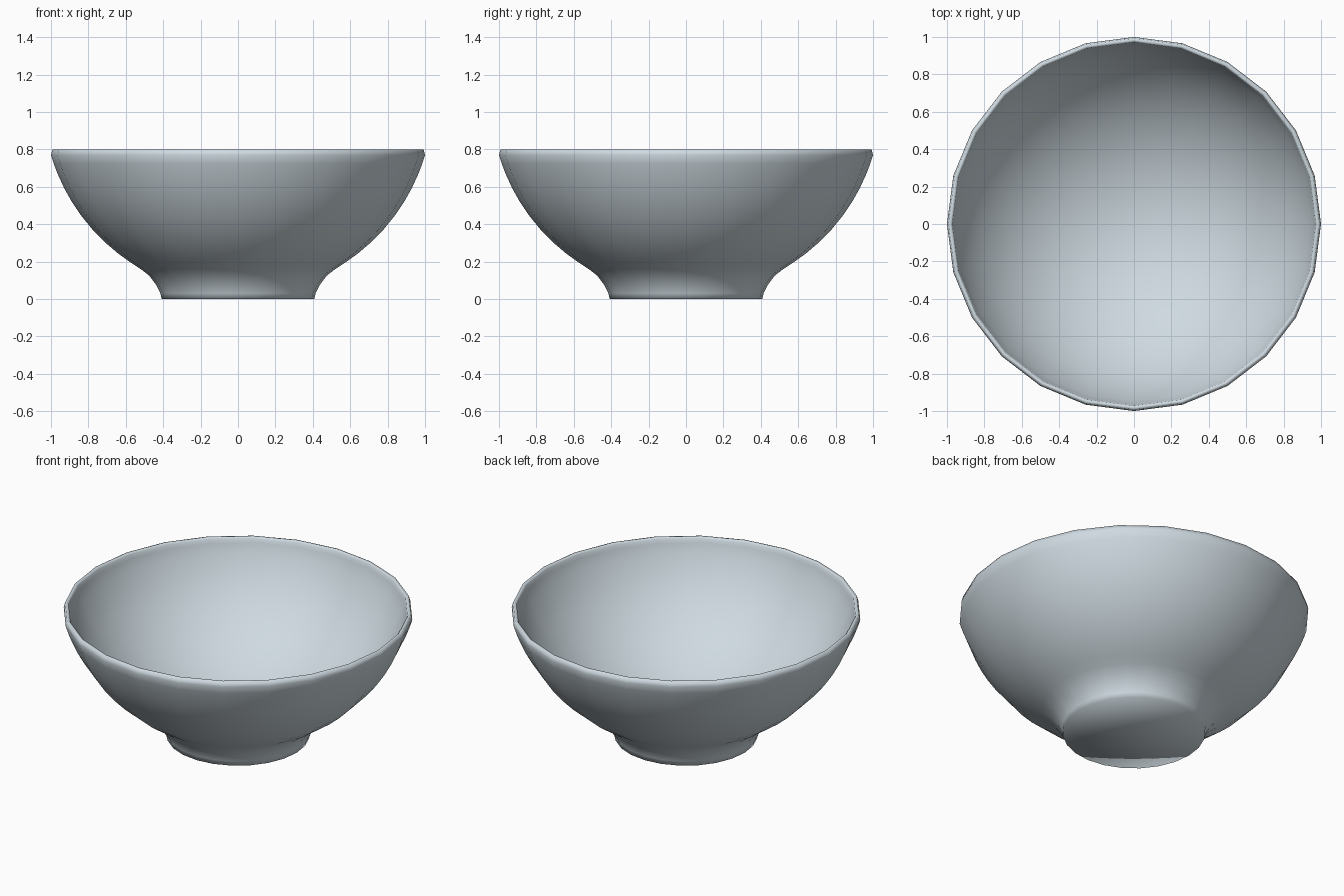
import bpy, bmesh
from math import sin, cos, pi, sqrt

if "Cube" in bpy.data.objects:
    bpy.data.objects.remove(bpy.data.objects["Cube"])

SIDES = 24
CZ = 1.066          # height of the centre of the bowl's spherical curve
FLOOR = 0.10        # height of the inside at the centre


def arc(radius, r_values):
    """Profile points on the lower half of a sphere."""
    return [(r, CZ - sqrt(radius * radius - r * r)) for r in r_values]


def lathe(name, profile, colour):
    """Revolve a profile that starts and ends on the axis."""
    bm = bmesh.new()
    rings = []
    for r, z in profile:
        if r == 0:
            rings.append([bm.verts.new((0, 0, z))] * SIDES)
        else:
            rings.append([bm.verts.new((r * cos(2 * pi * i / SIDES),
                                        r * sin(2 * pi * i / SIDES), z))
                          for i in range(SIDES)])
    for a, b in zip(rings, rings[1:]):
        for i in range(SIDES):
            j = (i + 1) % SIDES
            face = bm.faces.new(list(dict.fromkeys((a[i], a[j], b[j], b[i]))))
            face.smooth = True
    bmesh.ops.recalc_face_normals(bm, faces=bm.faces)
    mesh = bpy.data.meshes.new(name)
    bm.to_mesh(mesh)
    bm.free()
    mat = bpy.data.materials.new("glaze")
    mat.diffuse_color = colour
    mat.use_nodes = True
    mat.node_tree.nodes["Principled BSDF"].inputs["Base Color"].default_value = mat.diffuse_color
    mesh.materials.append(mat)
    obj = bpy.data.objects.new(name, mesh)
    bpy.context.collection.objects.link(obj)
    return obj


# Flared foot with a flat base
foot = [(0, 0), (0.408, 0), (0.415, 0.03), (0.437, 0.075), (0.475, 0.125), (0.52, 0.16)]
# Outer wall, chamfered rim, then the inside down to the centre
outer = arc(1.043, [0.57, 0.64, 0.71, 0.78, 0.84, 0.89, 0.93, 0.965, 0.985])
rim = [(1.0, 0.77), (0.992, 0.8), (0.978, 0.8), (0.972, 0.793)]
inner = arc(1.012, [0.967, 0.945, 0.91, 0.87, 0.82, 0.75, 0.66, 0.56, 0.45, 0.34, 0.22, 0.11, 0])
low, high = inner[-1][1], inner[0][1]
inner = [(r, FLOOR + (z - low) * (high - FLOOR) / (high - low)) for r, z in inner]

lathe("bowl", foot + outer + rim + inner, (0.62, 0.70, 0.75, 1))
